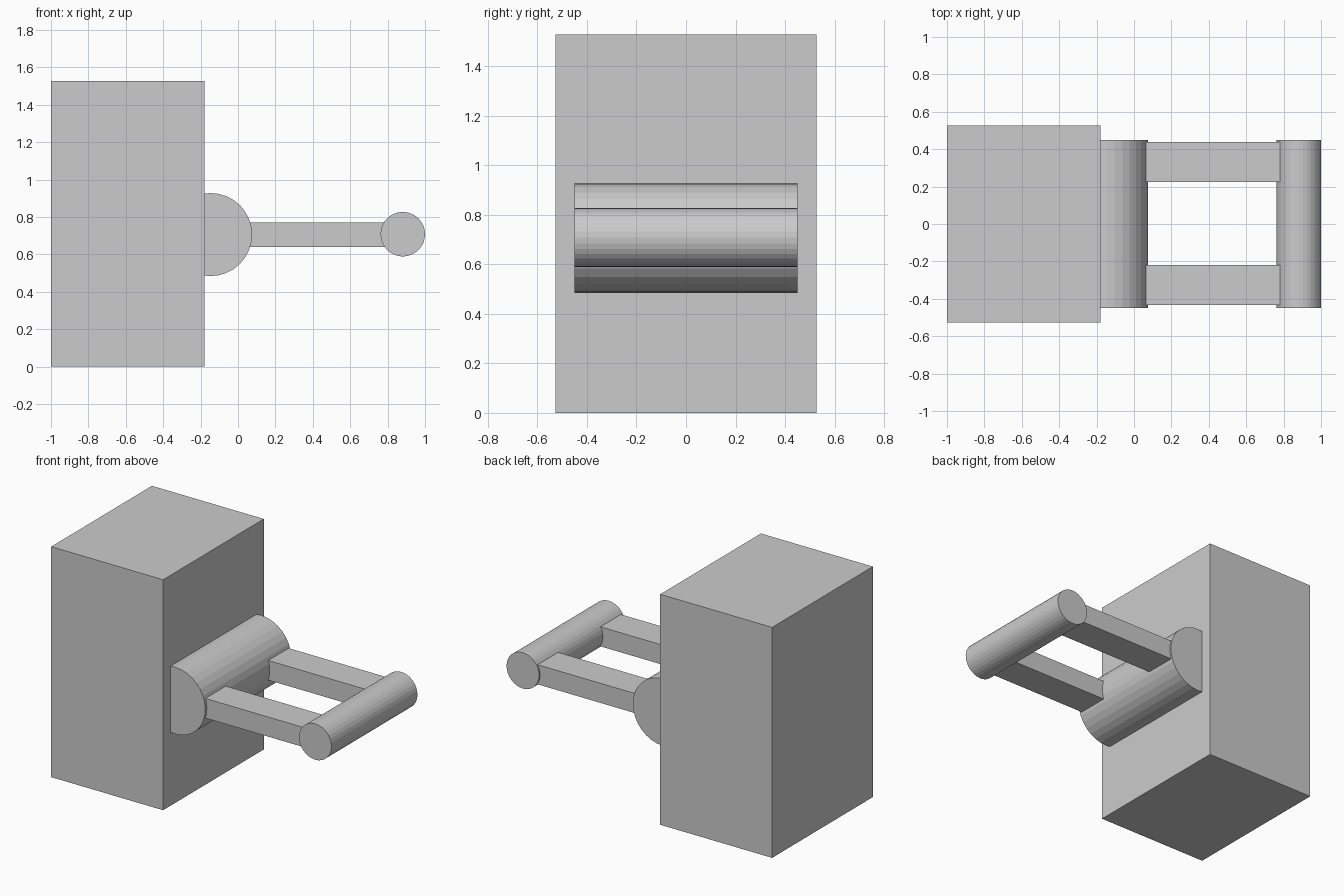
import bpy
from math import pi

if "Cube" in bpy.data.objects:
    bpy.data.objects.remove(bpy.data.objects["Cube"])


def box(name, lo, hi):
    center = [(a + b) / 2 for a, b in zip(lo, hi)]
    bpy.ops.mesh.primitive_cube_add(size=1, location=center)
    ob = bpy.context.object
    ob.name = name
    ob.scale = [b - a for a, b in zip(lo, hi)]
    bpy.ops.object.transform_apply(location=False, rotation=False, scale=True)
    return ob


def roller(name, x, z, radius, length):
    # Faceted cylinder lying along y
    bpy.ops.mesh.primitive_cylinder_add(vertices=32, radius=radius, depth=length,
                                        location=(x, 0, z), rotation=(pi / 2, 0, 0))
    ob = bpy.context.object
    ob.name = name
    return ob


# Upright block
box("main_block", (-1.0, -0.527, 0.0), (-0.18, 0.527, 1.527))

# Thick hinge barrel, partly sunk into the block
roller("hinge_barrel", -0.147, 0.706, 0.222, 0.90)

# Cross bar at the outer end
roller("end_bar", 0.881, 0.708, 0.119, 0.90)

# Two arms joining the barrel and the bar
for name, y in (("front_arm", -0.326), ("back_arm", 0.332)):
    box(name, (0.0, y - 0.107, 0.64), (0.85, y + 0.107, 0.77))
